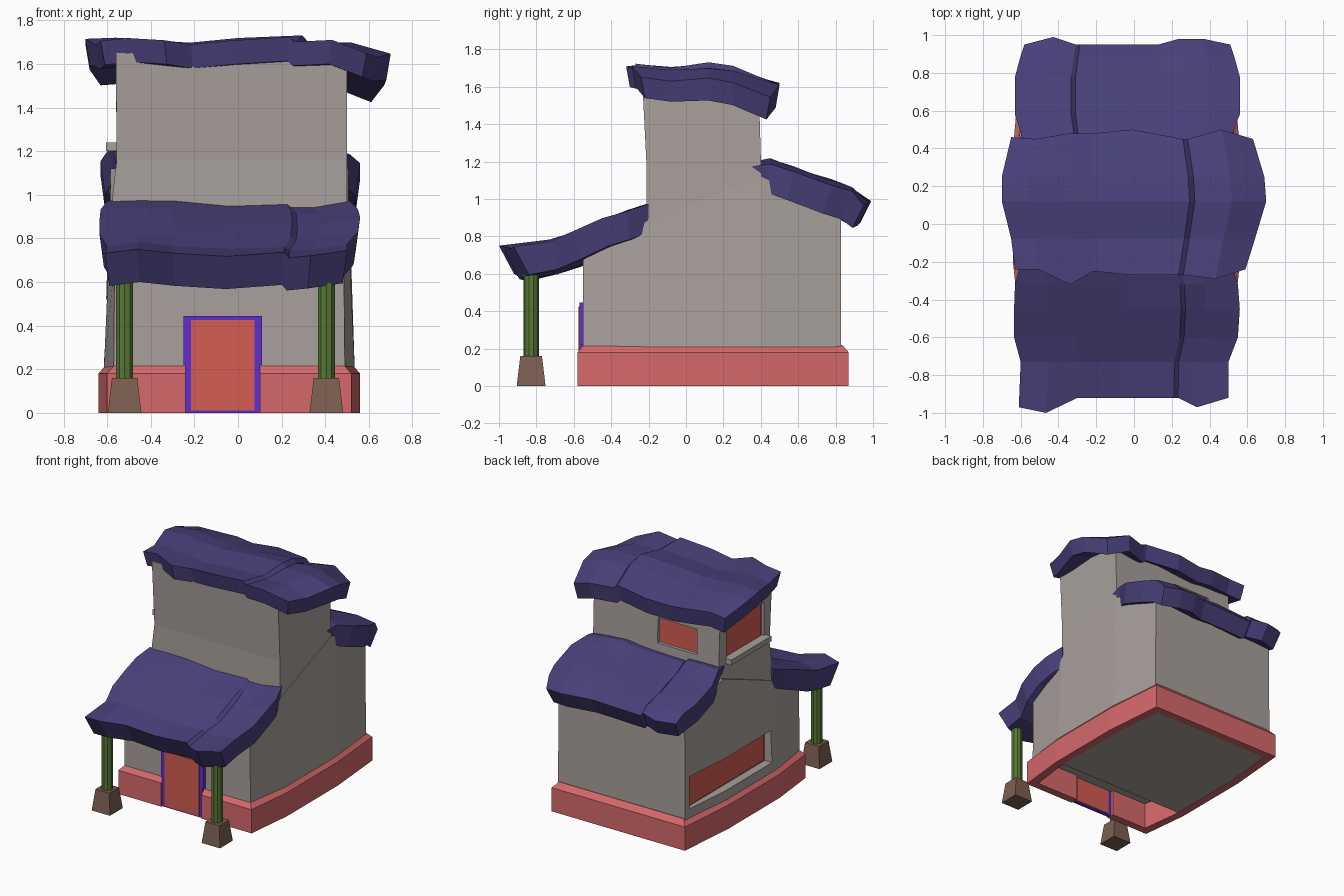
import bpy, bmesh, random
random.seed(4)


def mat(name, r, g, b):
    m = bpy.data.materials.new(name)
    lin = [((c / 255 + 0.055) / 1.055) ** 2.4 for c in (r, g, b)]
    m.diffuse_color = (*lin, 1)
    return m


ROOF = mat("indigo roof", 73, 64, 122)
WALL = mat("grey plaster", 168, 160, 155)
PLINTH = mat("coral plinth", 214, 105, 107)
DOOR = mat("red panel", 212, 93, 82)
TRIM = mat("violet trim", 96, 47, 205)
GREEN = mat("green post", 88, 120, 52)
BROWN = mat("brown stone", 124, 95, 81)


def loft(name, loops, material):
    """Skin a list of equal closed loops and cap both ends."""
    bm = bmesh.new()
    rings = [[bm.verts.new(p) for p in loop] for loop in loops]
    n = len(rings[0])
    for a, b in zip(rings, rings[1:]):
        for i in range(n):
            j = (i + 1) % n
            bm.faces.new((a[i], a[j], b[j], b[i]))
    for r in (rings[0], rings[-1]):
        if n % 2:
            bm.faces.new(r)
        else:
            for i in range(n // 2 - 1):
                bm.faces.new((r[i], r[i + 1], r[n - 2 - i], r[n - 1 - i]))
    bmesh.ops.recalc_face_normals(bm, faces=bm.faces)
    me = bpy.data.meshes.new(name)
    bm.to_mesh(me)
    bm.free()
    me.materials.append(material)
    ob = bpy.data.objects.new(name, me)
    bpy.context.collection.objects.link(ob)
    return ob


def rect(x0, x1, y0, y1, z):
    return [(x0, y0, z), (x1, y0, z), (x1, y1, z), (x0, y1, z)]


def box(name, x0, x1, y0, y1, z0, z1, material):
    return loft(name, [rect(x0, x1, y0, y1, z0), rect(x0, x1, y0, y1, z1)], material)


def cut(target, *bounds):
    """Cut a box-shaped recess into the target."""
    c = box("recess_cutter", *bounds, WALL)
    c.hide_render = True
    mod = target.modifiers.new("recess", "BOOLEAN")
    mod.operation, mod.solver, mod.object = "DIFFERENCE", "EXACT", c
    bpy.context.view_layer.objects.active = target
    bpy.ops.object.modifier_apply(modifier=mod.name)
    bpy.data.objects.remove(c)


def roof(name, rows, cols):
    """rows: y, z, underside dy, dz, left x, right x; cols: u, dz, front dy, back dy."""
    loops = []
    for k, (y, z, dy, dz, xl, xr) in enumerate(rows):
        top, under = [], []
        for u, cz, front, back in cols:
            yy = y + (front if k == 0 else back if k == len(rows) - 1 else 0)
            zz = z + cz + random.uniform(-0.008, 0.008)
            x = xl + (xr - xl) * u
            top.append((x, yy, zz))
            under.append((x + 0.04 * (0.5 - u), yy + dy, zz + dz))
        loops.append(top + under[::-1])
    return loft(name, loops, ROOF)


# Lower storey: sections along y (half widths at bottom and top, top height)
CX = -0.04
lower = loft("lower_walls", [
    [(CX - b, y, 0.2), (CX + b, y, 0.2), (CX + t, y, z), (CX - t, y, z)]
    for y, b, t, z in ((-0.55, 0.53, 0.525, 0.70), (-0.21, 0.575, 0.545, 0.88),
                       (0.40, 0.575, 0.545, 1.12), (0.83, 0.535, 0.53, 0.92))], WALL)

# Tower with slightly pinched waist and sloping top
top = [(-0.56, -0.235, 1.65), (0.50, -0.235, 1.65), (0.50, 0.39, 1.56), (-0.56, 0.39, 1.56)]
tower = loft("tower_walls", [rect(-0.58, 0.50, -0.212, 0.402, 0.8),
                             rect(-0.575, 0.50, -0.212, 0.402, 1.0),
                             rect(-0.556, 0.50, -0.21, 0.402, 1.16), top], WALL)

# Windows: recess plus thin pane
cut(lower, -0.9, -0.55, -0.16, 0.78, 0.28, 0.52)
box("lower_side_window", -0.556, -0.549, -0.14, 0.77, 0.29, 0.51, DOOR)
cut(tower, -0.9, -0.535, -0.14, 0.31, 1.22, 1.49)
box("upper_side_window", -0.541, -0.534, -0.13, 0.30, 1.23, 1.48, DOOR)
cut(tower, -0.37, -0.04, 0.375, 0.7, 1.25, 1.44)
box("back_window", -0.36, -0.05, 0.374, 0.381, 1.255, 1.435, DOOR)
box("upper_window_sill", -0.605, -0.54, -0.16, 0.32, 1.20, 1.24, WALL)

# Plinth: chamfered band swept around the plan, open at the door
path = [(0.10, -0.58), (0.52, -0.58), (0.56, -0.21), (0.56, 0.40), (0.52, 0.87),
        (-0.60, 0.87), (-0.64, 0.40), (-0.64, -0.21), (-0.60, -0.58), (-0.24, -0.58)]
band = [(0, 0), (0, 0.18), (0.035, 0.22), (0.06, 0.22), (0.06, 0)]
loops = []
for x, y in path:
    sx = 0 if abs(x) < 0.3 else (-1 if x > 0 else 1)
    sy = 1 if y < -0.5 else -1 if y > 0.8 else 0
    loops.append([(x + sx * d, y + sy * d, z) for d, z in band])
loft("plinth", loops, PLINTH)
loft("floor", [[(CX - w, y, 0.002), (CX + w, y, 0.002), (CX + w, y, 0.02), (CX - w, y, 0.02)]
               for y, w in ((-0.2, 0.59), (0.40, 0.59), (0.86, 0.55))], WALL)

# Door and its surround
box("door_frame_top", -0.25, 0.11, -0.57, -0.546, 0.22, 0.445, TRIM)
box("door_frame_base", -0.24, 0.10, -0.57, -0.546, 0, 0.22, TRIM)
box("door", -0.215, 0.075, -0.575, -0.542, 0.01, 0.425, DOOR)

# Porch posts on stone feet
for side, x in (("left", -0.52), ("right", 0.405)):
    y = -0.828
    loft(side + "_post_foot", [rect(x - h, x + h, y - h, y + h, z)
                               for h, z in ((0.077, 0), (0.058, 0.16))], BROWN)
    bpy.ops.mesh.primitive_cylinder_add(vertices=10, radius=0.041, depth=0.52,
                                        location=(x, y, 0.40))
    post = bpy.context.object
    post.name = side + "_post"
    post.data.materials.append(GREEN)

# Wavy slab roofs
roof("top_roof",
     [(-0.26, 1.695, 0.02, -0.11, -0.63, 0.59), (-0.08, 1.675, 0, -0.11, -0.65, 0.64),
      (0.12, 1.695, 0, -0.12, -0.70, 0.70), (0.25, 1.675, 0, -0.12, -0.70, 0.69),
      (0.46, 1.60, -0.02, -0.12, -0.65, 0.63)],
     [(0, 0.015, 0.02, 0), (0.1, 0.03, 0.02, -0.01), (0.24, 0.015, -0.06, 0.02),
      (0.34, 0, 0.01, 0.02), (0.5, 0.02, -0.01, 0.04), (0.71, 0.03, -0.01, -0.01),
      (0.73, 0, -0.01, -0.01), (0.87, 0.01, -0.03, 0.04), (1, -0.05, 0.02, -0.01)])
roof("porch_roof",
     [(-0.94, 0.735, 0.08, -0.15, -0.61, 0.50), (-0.73, 0.765, 0.04, -0.15, -0.60, 0.50),
      (-0.60, 0.815, 0.04, -0.15, -0.635, 0.55), (-0.45, 0.88, 0.03, -0.15, -0.635, 0.56),
      (-0.32, 0.925, 0.02, -0.15, -0.63, 0.55), (-0.20, 0.965, 0, -0.15, -0.60, 0.51)],
     [(0, 0.0, -0.03, 0), (0.13, 0.01, -0.06, 0), (0.28, 0.005, 0.02, 0),
      (0.5, -0.01, 0.02, 0), (0.74, 0, 0.02, 0), (0.76, -0.02, 0.02, 0),
      (0.85, -0.015, -0.03, 0), (1, 0.01, 0.02, 0)])
roof("back_roof",
     [(0.35, 1.19, 0.02, -0.10, -0.57, 0.50), (0.45, 1.205, -0.03, -0.15, -0.59, 0.51),
      (0.58, 1.155, -0.04, -0.15, -0.63, 0.56), (0.78, 1.09, -0.05, -0.15, -0.63, 0.56),
      (0.89, 1.05, -0.06, -0.15, -0.60, 0.53), (0.96, 0.98, -0.06, -0.12, -0.58, 0.51)],
     [(0, 0, 0, -0.01), (0.14, 0.01, 0, 0.03), (0.25, 0.01, 0, -0.01),
      (0.27, -0.01, 0, -0.01), (0.5, -0.005, 0, -0.01), (0.65, 0.0, 0, -0.01),
      (0.75, 0.01, 0, 0.02), (0.87, 0.005, 0, 0.02), (1, -0.01, 0, -0.01)])
